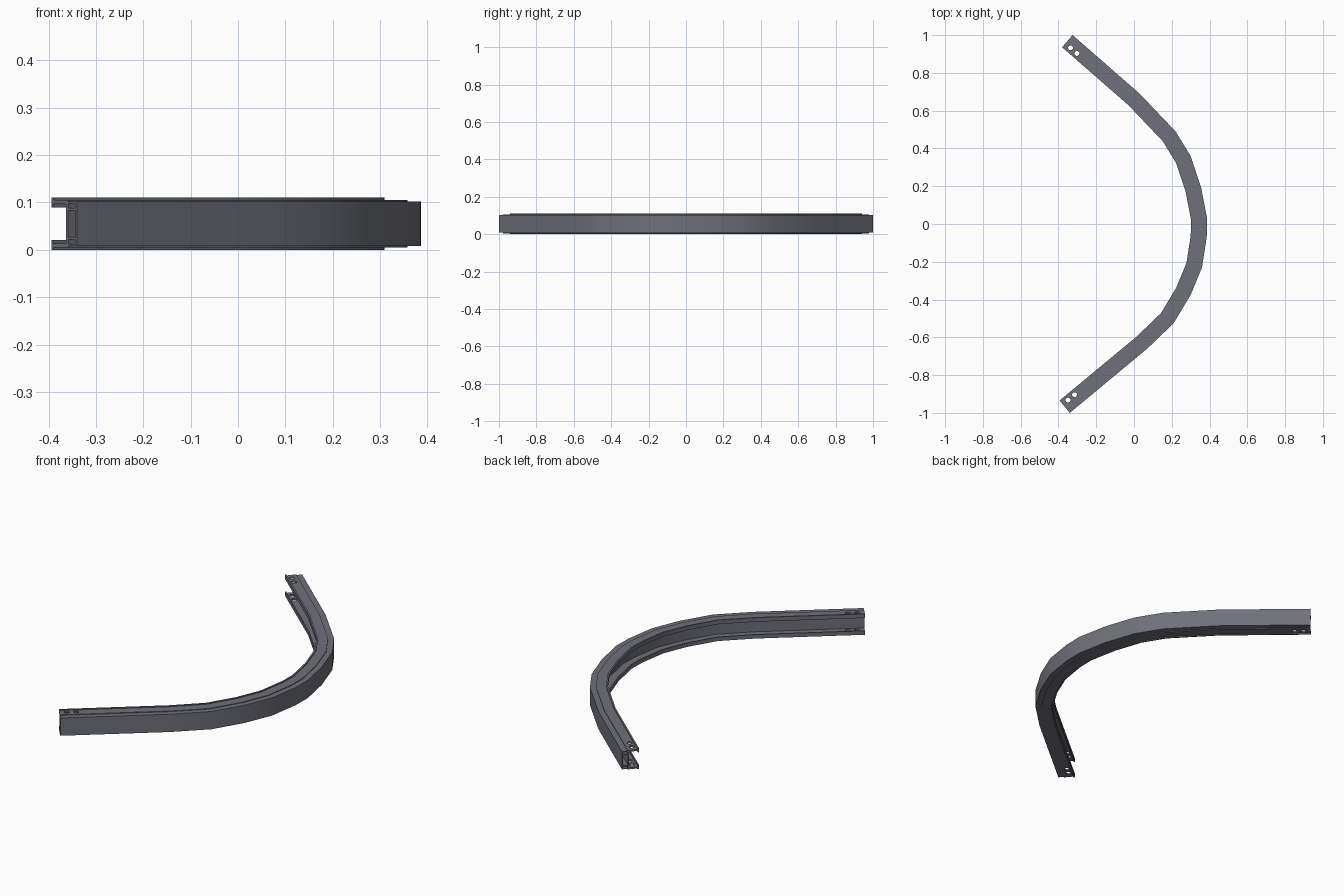
import bpy, bmesh
from mathutils import Vector

if "Cube" in bpy.data.objects:
    bpy.data.objects.remove(bpy.data.objects["Cube"])

MID = 0.055      # half height of the rail
WIDTH = 0.085    # rail width, inner edge to outer edge

# Outer edge of the bend, seen from above
PATH = [Vector(p) for p in [
    (-0.325, 1.0), (0.03, 0.69), (0.22, 0.49), (0.30, 0.36), (0.355, 0.195),
    (0.387, 0.03), (0.385, -0.07), (0.36, -0.23), (0.30, -0.375),
    (0.21, -0.525), (0.07, -0.66), (-0.34, -1.0)]]

# Upper half of the channel section: (distance from inner edge, height from middle)
HALF = [(0.085, 0.047), (0.056, 0.047), (0.056, 0.0505), (0.008, 0.0505),
        (0.008, 0.055), (0, 0.055), (0, 0.034), (0.006, 0.034),
        (0.006, 0.042), (0.049, 0.042)]


def rect(a, b, lo, hi):
    return [(a, lo), (b, lo), (b, hi), (a, hi)]


# Section loops: outline, main hollow and two small slots
LOOPS = [HALF + [(w, -h) for w, h in reversed(HALF)],
         rect(0.055, 0.080, -0.028, 0.028),
         rect(0.057, 0.079, 0.033, 0.043),
         rect(0.057, 0.079, -0.043, -0.033)]


def seg_normal(a, b):
    d = (b - a).normalized()
    return Vector((-d.y, d.x))      # outward (+x at the middle of the bend)


def miters():
    norms = [seg_normal(a, b) for a, b in zip(PATH, PATH[1:])]
    out = [norms[0]]
    for n0, n1 in zip(norms, norms[1:]):
        m = (n0 + n1).normalized()
        out.append(m / m.dot(n0))
    return out + [norms[-1]], norms


MITERS, NORMALS = miters()

metal = bpy.data.materials.new("grey metal")
metal.diffuse_color = (0.16, 0.165, 0.195, 1)
metal.use_nodes = True
metal.node_tree.nodes["Principled BSDF"].inputs["Base Color"].default_value = metal.diffuse_color

# Curved rail, swept along the path
bm = bmesh.new()
ends = [[], []]
for loop in LOOPS:
    rings = []
    for p, m in zip(PATH, MITERS):
        ring = []
        for w, h in loop:
            q = p + m * (w - WIDTH)
            ring.append(bm.verts.new((q.x, q.y, h + MID)))
        rings.append(ring)
    n = len(loop)
    for r0, r1 in zip(rings, rings[1:]):
        for i in range(n):
            j = (i + 1) % n
            bm.faces.new((r0[i], r0[j], r1[j], r1[i]))
    for k, ring in ((0, rings[0]), (1, rings[-1])):
        ends[k] += [bm.edges.get((ring[i], ring[(i + 1) % n])) for i in range(n)]
for edges in ends:
    bmesh.ops.triangle_fill(bm, edges=edges, use_beauty=True)
bmesh.ops.recalc_face_normals(bm, faces=bm.faces)
mesh = bpy.data.meshes.new("curved_rail")
bm.to_mesh(mesh)
bm.free()
mesh.materials.append(metal)
rail = bpy.data.objects.new("curved_rail", mesh)
bpy.context.collection.objects.link(rail)

# Bolt holes through both flanges at each end
for start, nxt, nrm in ((PATH[0], PATH[1], NORMALS[0]),
                        (PATH[-1], PATH[-2], NORMALS[-1])):
    along = (nxt - start).normalized()
    for dist in (0.036, 0.081):
        c = start - nrm * (WIDTH - 0.027) + along * dist
        bpy.ops.mesh.primitive_cylinder_add(vertices=20, radius=0.013, depth=0.3,
                                            location=(c.x, c.y, MID))
        cutter = bpy.context.object
        cutter.name = "hole_cutter"
        cutter.hide_render = True
        mod = rail.modifiers.new("hole", 'BOOLEAN')
        mod.operation = 'DIFFERENCE'
        mod.solver = 'EXACT'
        mod.object = cutter
        bpy.context.view_layer.objects.active = rail
        bpy.ops.object.modifier_apply(modifier=mod.name)
        bpy.data.objects.remove(cutter)

# Smooth along the bend, sharp across the section
bpy.ops.object.select_all(action='DESELECT')
rail.select_set(True)
bpy.context.view_layer.objects.active = rail
bpy.ops.object.shade_smooth_by_angle(angle=0.55)
